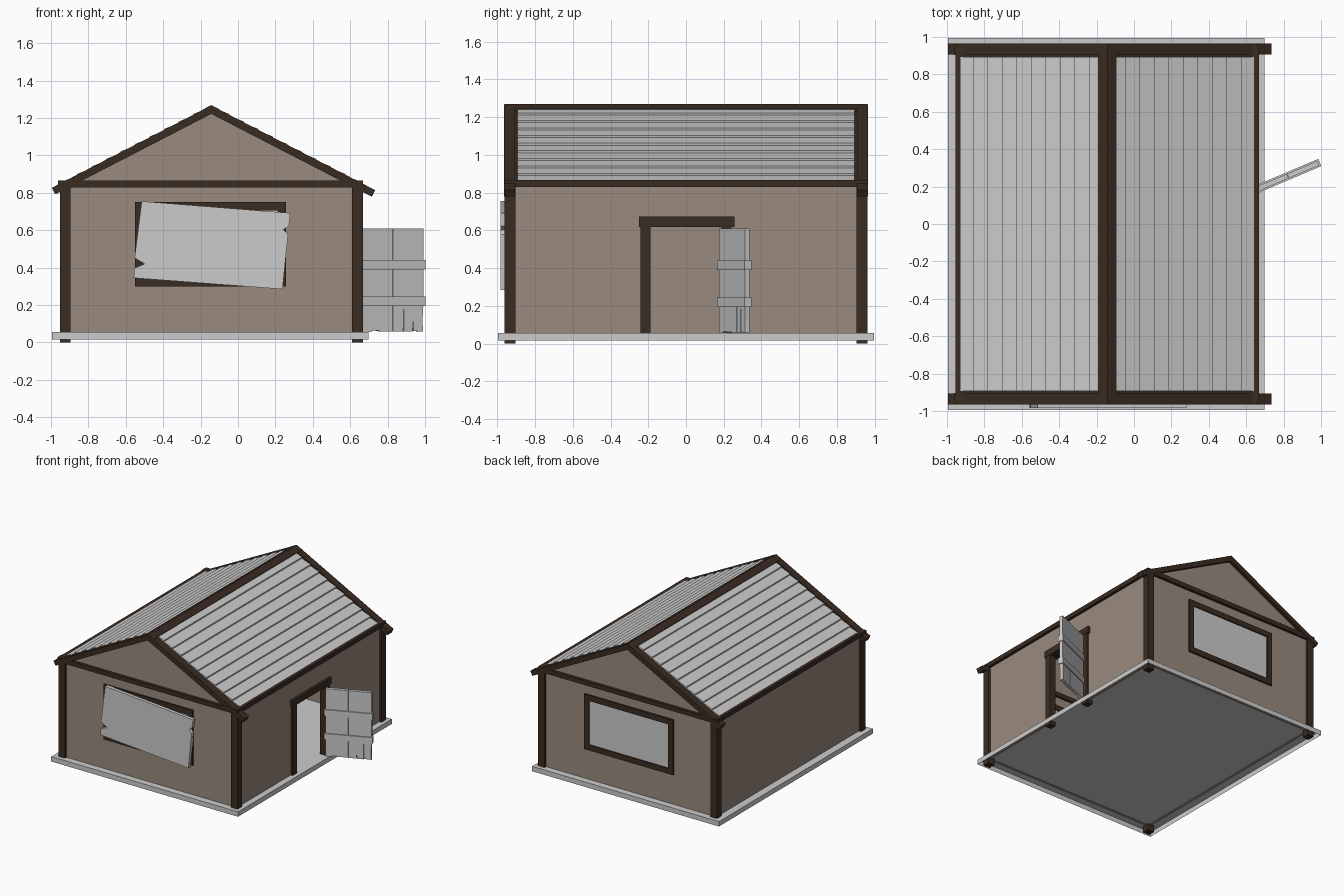
import bpy, bmesh
from math import atan2, cos, sin, radians
from mathutils import Matrix, Vector

if "Cube" in bpy.data.objects:
    bpy.data.objects.remove(bpy.data.objects["Cube"])

CX = -0.143                     # ridge / house centre line in x
TOP, SLOPE = 1.267, 0.516       # ridge height and roof pitch


def material(name, rgb):
    m = bpy.data.materials.new(name)
    m.diffuse_color = (*rgb, 1)
    m.use_nodes = True
    m.node_tree.nodes["Principled BSDF"].inputs["Base Color"].default_value = m.diffuse_color
    return m


WALL = material("plaster", (0.32, 0.255, 0.206))
WOOD = material("dark_wood", (0.042, 0.025, 0.016))
GREY = material("weathered_grey", (0.54, 0.54, 0.54))


def finish(name, bm, mat, matrix):
    bmesh.ops.recalc_face_normals(bm, faces=bm.faces)
    me = bpy.data.meshes.new(name)
    bm.to_mesh(me)
    bm.free()
    ob = bpy.data.objects.new(name, me)
    bpy.context.collection.objects.link(ob)
    me.materials.append(mat)
    if matrix:
        ob.matrix_world = matrix
    return ob


def box(name, x, y, z, mat=GREY, matrix=None, open_bottom=False):
    """Box from (min, max) ranges."""
    bm = bmesh.new()
    bmesh.ops.create_cube(bm, size=1)
    if open_bottom:
        low = [f for f in bm.faces if f.calc_center_median().z < -0.4]
        bmesh.ops.delete(bm, geom=low, context='FACES_ONLY')
    for v in bm.verts:
        v.co = Vector([(r[0] + r[1]) / 2 + c * (r[1] - r[0])
                       for c, r in zip(v.co, (x, y, z))])
    return finish(name, bm, mat, matrix)


def prism(name, outline, y, mat=GREY, matrix=None):
    """Outline in x-z, extruded between two y values."""
    bm = bmesh.new()
    f = bm.faces.new([bm.verts.new((u, y[0], v)) for u, v in outline])
    r = bmesh.ops.extrude_face_region(bm, geom=[f])
    bmesh.ops.translate(bm, vec=(0, y[1] - y[0], 0),
                        verts=[g for g in r["geom"] if isinstance(g, bmesh.types.BMVert)])
    return finish(name, bm, mat, matrix)


def roof_z(d):
    return TOP - SLOPE * d


# Floor slab, hollow underneath
box("floor_slab", (-0.995, 0.697), (-0.995, 0.995), (0.015, 0.055), open_bottom=True)

# Corner posts
for sx, nx in ((-1, "left"), (1, "right")):
    for sy, ny in ((-1, "front"), (1, "back")):
        px, py = CX + sx * 0.781, sy * 0.932
        box(f"{ny}_{nx}_post", (px - 0.029, px + 0.029), (py - 0.029, py + 0.029),
            (0, 0.865), WOOD)

# Gable walls, tie beams and windows
WX, WZ, FW = (-0.55, 0.257), (0.30, 0.75), 0.045
for s, n in ((-1, "front"), (1, "back")):
    def yr(a, b):
        return tuple(sorted((s * a, s * b)))
    prism(f"{n}_wall", [(CX - 0.78, 0.05), (CX + 0.78, 0.05),
                        (CX + 0.78, roof_z(0.78) - 0.02), (CX, TOP - 0.02),
                        (CX - 0.78, roof_z(0.78) - 0.02)], yr(0.92, 0.94), WALL)
    box(f"{n}_tie_beam", (CX - 0.82, CX + 0.81), yr(0.903, 0.961), (0.828, 0.865), WOOD)
    box(f"{n}_window_pane", (WX[0] + 0.02, WX[1] - 0.02), yr(0.912, 0.946),
        (WZ[0] + 0.02, WZ[1] - 0.02))
    for k, z in (("bottom", WZ[0]), ("top", WZ[1] - FW)):
        box(f"{n}_window_{k}_rail", WX, yr(0.905, 0.955), (z, z + FW), WOOD)
    for k, x in (("left", WX[0]), ("right", WX[1] - FW)):
        box(f"{n}_window_{k}_stile", (x, x + FW), yr(0.905, 0.955),
            (WZ[0] + FW, WZ[1] - FW), WOOD)

# Broken board nailed over the front window
prism("window_board", [(-0.515, 0.755), (0.28, 0.692), (0.272, 0.622), (0.242, 0.603),
                       (0.268, 0.578), (0.238, 0.285), (-0.558, 0.345), (-0.555, 0.398),
                       (-0.498, 0.42), (-0.553, 0.452)], (-0.983, -0.957))

# Side walls, the right one with a door opening
box("left_wall", (CX - 0.79, CX - 0.77), (-0.93, 0.93), (0.05, 0.85), WALL)
turn = Matrix.Rotation(radians(90), 4, 'Z')
prism("right_wall", [(-0.93, 0.05), (-0.22, 0.05), (-0.22, 0.65), (0.22, 0.65), (0.22, 0.05),
                     (0.93, 0.05), (0.93, 0.85), (-0.93, 0.85)],
      (-(CX + 0.79), -(CX + 0.77)), WALL, turn)

# Door frame
for s, n in ((-1, "front"), (1, "back")):
    box(f"door_{n}_jamb", (0.61, 0.664), tuple(sorted((s * 0.187, s * 0.241))),
        (0.02, 0.63), WOOD)
box("door_lintel", (0.608, 0.667), (-0.25, 0.258), (0.618, 0.672), WOOD)

# Open plank door, modelled along x and swung on its hinge
hinge = Matrix.Translation((0.662, 0.188, 0)) @ Matrix.Rotation(radians(23), 4, 'Z')
prism("door_inner_plank", [(0, 0.609), (0, 0.056), (0.04, 0.056), (0.075, 0.066), (0.1, 0.06),
                           (0.173, 0.06), (0.173, 0.609)], (-0.013, 0.013), GREY, hinge)
prism("door_outer_plank", [(0.175, 0.609), (0.175, 0.06), (0.235, 0.058), (0.237, 0.31),
                           (0.239, 0.058), (0.29, 0.058), (0.292, 0.19), (0.294, 0.062),
                           (0.350, 0.058), (0.347, 0.12), (0.352, 0.2), (0.352, 0.609)],
      (-0.013, 0.013), GREY, hinge)
for n, z in (("lower", 0.195), ("upper", 0.39)):
    box(f"door_{n}_batten", (-0.008, 0.36), (-0.021, 0.021), (z, z + 0.05), GREY, hinge)

# Roof: rafters with inner ledges, eave beams and lapped planks per side
ang = atan2(SLOPE, 1)
nx, nz = sin(ang) * 0.04, cos(ang) * 0.04
for s, n, reach in ((-1, "left", 0.852), (1, "right", 0.877)):
    rafter = [(CX, TOP), (CX + s * reach, roof_z(reach)),
              (CX + s * (reach - nx), roof_z(reach) - nz), (CX, TOP - 0.04 / cos(ang))]
    ledge = [(CX + s * d, roof_z(d) - o) for d, o in
             ((0, 0.016), (0.79, 0.016), (0.79, 0.03), (0, 0.03))]
    for sy, ny in ((-1, "front"), (1, "back")):
        prism(f"{ny}_{n}_rafter", rafter, (sy * 0.905, sy * 0.965), WOOD)
        prism(f"{ny}_{n}_rafter_ledge", ledge, (sy * 0.88, sy * 0.905), WOOD)
    box(f"{n}_eave_beam", tuple(sorted((CX + s * 0.772, CX + s * 0.812))),
        (-0.96, 0.96), (0.83, 0.866), WOOD)
    for i in range(10):
        a, b = 0.02 + i * 0.0775, 0.02 + (i + 1) * 0.0775
        za, zb = roof_z(a) - 0.006, roof_z(b) + 0.005
        prism(f"{n}_roof_plank_{i + 1}",
              [(CX + s * a, za), (CX + s * b, zb), (CX + s * (b - 0.004), zb - 0.016),
               (CX + s * (a - 0.004), za - 0.016)], (-0.894, 0.894))

# Ridge beam following both slopes
d = 0.049
prism("ridge_beam", [(CX, TOP + 0.002), (CX + d, roof_z(d) + 0.002), (CX + d, roof_z(d) - 0.035),
                     (CX, TOP - 0.04), (CX - d, roof_z(d) - 0.035), (CX - d, roof_z(d) + 0.002)],
      (-0.962, 0.962), WOOD)
